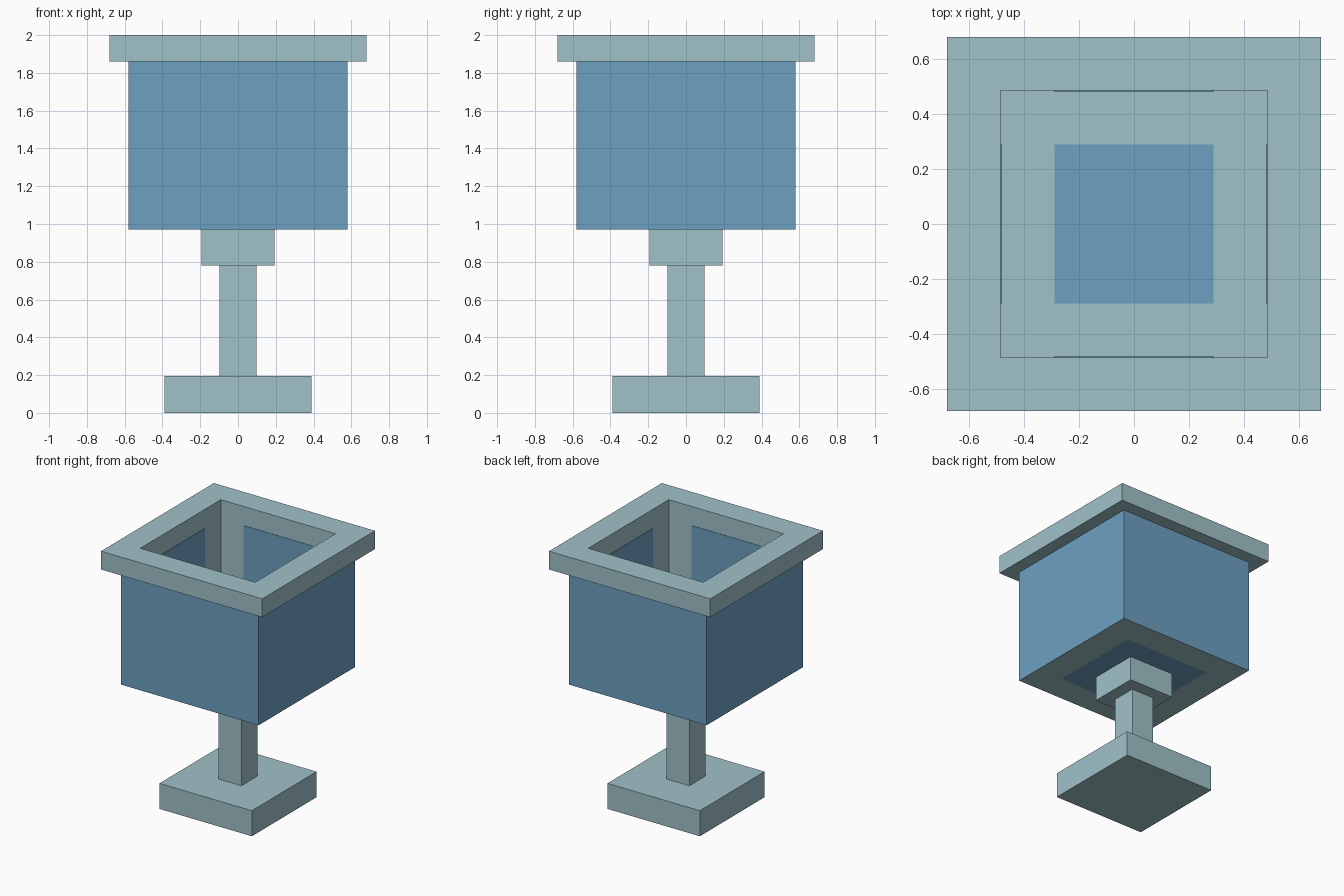
import bpy, bmesh

old = bpy.data.objects.get("Cube")
if old:
    bpy.data.objects.remove(old, do_unlink=True)


def material(name, rgb):
    mat = bpy.data.materials.new(name)
    mat.use_nodes = True
    mat.diffuse_color = (*rgb, 1)
    mat.node_tree.nodes["Principled BSDF"].inputs["Base Color"].default_value = (*rgb, 1)
    return mat


PALE = material("pale grey teal", (0.352, 0.539, 0.584))
BLUE = material("soft blue", (0.153, 0.356, 0.533))


def finish(name, bm, mats):
    bmesh.ops.recalc_face_normals(bm, faces=bm.faces)
    mesh = bpy.data.meshes.new(name)
    bm.to_mesh(mesh)
    bm.free()
    for mat in mats:
        mesh.materials.append(mat)
    obj = bpy.data.objects.new(name, mesh)
    bpy.context.collection.objects.link(obj)
    return obj


def box(name, low, high, mat):
    bm = bmesh.new()
    bmesh.ops.create_cube(bm, size=1)
    for v in bm.verts:
        v.co = [a if c < 0 else b for c, a, b in zip(v.co, low, high)]
    return finish(name, bm, [mat])


def square_loft(name, rings, blue_bands):
    """Join square rings (half width, height); both end caps and listed bands are blue."""
    bm = bmesh.new()
    loops = [[bm.verts.new((x * h, y * h, z))
              for x, y in ((-1, -1), (1, -1), (1, 1), (-1, 1))] for h, z in rings]
    for band, (a, b) in enumerate(zip(loops, loops[1:])):
        for i in range(4):
            j = (i + 1) % 4
            face = bm.faces.new((a[i], a[j], b[j], b[i]))
            face.material_index = int(band in blue_bands)
    for cap in (loops[0], loops[-1]):
        bm.faces.new(cap).material_index = 1
    return finish(name, bm, [PALE, BLUE])


# Stand: square foot, post and collar
for part, half, bottom, top in (("foot", 0.39, 0, 0.195),
                                ("post", 0.097, 0.195, 0.78),
                                ("collar", 0.193, 0.78, 0.97)):
    box(part, (-half, -half, bottom), (half, half, top), PALE)

# Hollow bowl: underside, blue outer walls, overhanging rim, inner walls, floor
INNER, FLOOR, RIM = 0.485, 1.07, 1.86
square_loft("bowl_with_rim",
            [(0.365, 0.97), (0.58, 0.97), (0.58, RIM), (0.68, RIM), (0.68, 2),
             (INNER, 2), (INNER, FLOOR), (0.288, FLOOR)],
            blue_bands={1})

# Blue panels on the four inner walls
PANEL, THIN = 0.29, 0.003
for side, sign in (("right", -1), ("left", 1)):
    near, far = sorted((sign * INNER, sign * (INNER - THIN)))
    box(side + "_inner_panel", (near, -PANEL, FLOOR + 0.15), (far, PANEL, 1.855), BLUE)
for side, sign in (("front", -1), ("back", 1)):
    near, far = sorted((sign * INNER, sign * (INNER - THIN)))
    box(side + "_inner_panel", (-PANEL, near, FLOOR + 0.15), (PANEL, far, 1.855), BLUE)
